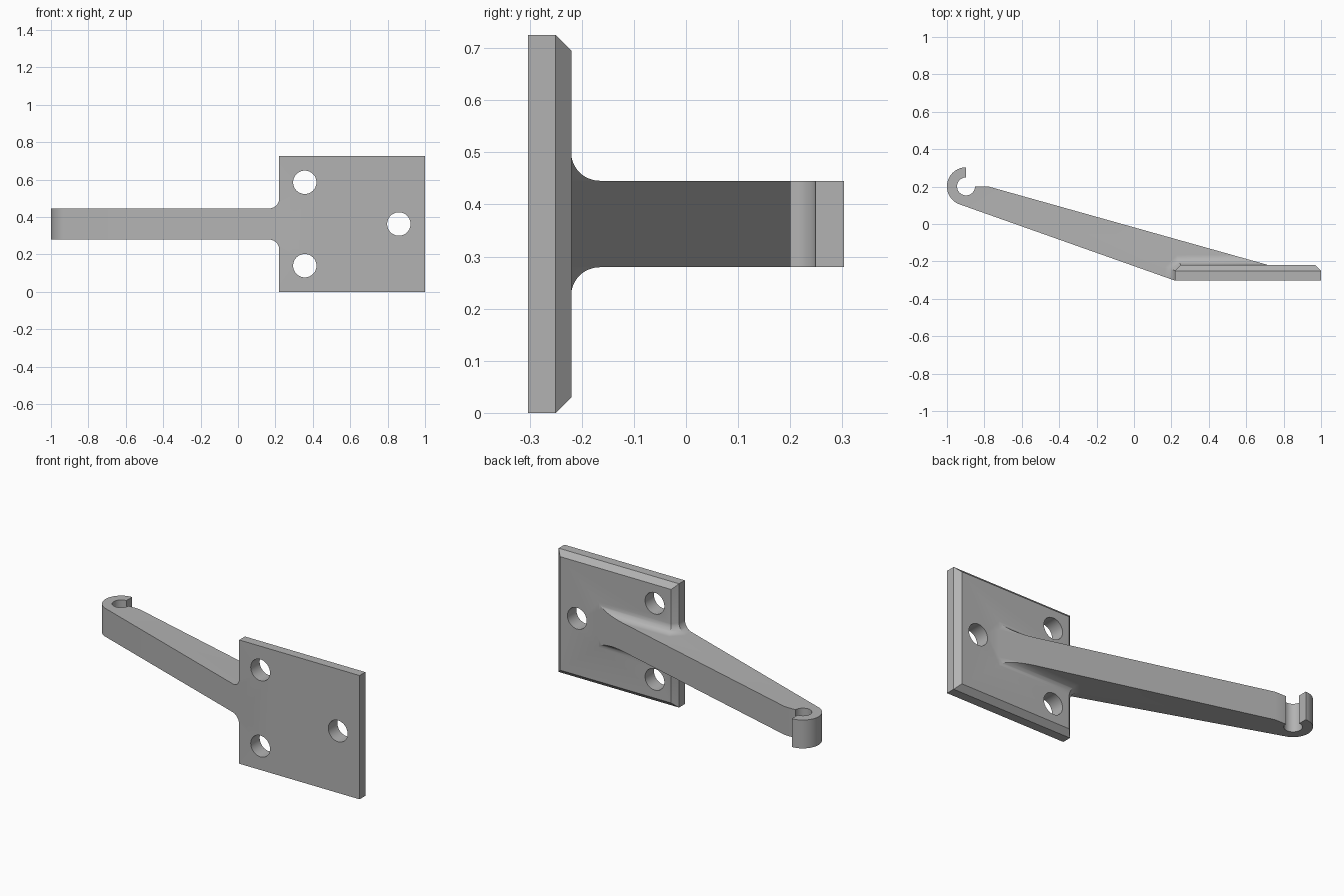
import bpy, bmesh
from math import sin, cos, sqrt, radians, pi

cube = bpy.data.objects.get("Cube")
if cube:
    bpy.data.objects.remove(cube, do_unlink=True)

grey = bpy.data.materials.new("plain grey")
grey.use_nodes = True
COLOUR = (0.45, 0.45, 0.45, 1)
grey.diffuse_color = COLOUR
grey.node_tree.nodes["Principled BSDF"].inputs["Base Color"].default_value = COLOUR

LEFT, RIGHT, HEIGHT = 0.22, 1.0, 0.725     # plate extents
FRONT, BACK, CHAMFER = -0.303, -0.22, 0.03
MID, HALF = HEIGHT / 2, 0.083              # arm centre height and half width
FILLET = 0.055


def loft(name, rings):
    """Closed solid through a stack of matching rings of points."""
    bm = bmesh.new()
    loops = [[bm.verts.new(p) for p in ring] for ring in rings]
    for a, b in zip(loops, loops[1:]):
        for i in range(len(a)):
            j = (i + 1) % len(a)
            bm.faces.new((a[i], a[j], b[j], b[i]))
    bm.faces.new(loops[0])
    bm.faces.new(loops[-1])
    bmesh.ops.recalc_face_normals(bm, faces=bm.faces)
    mesh = bpy.data.meshes.new(name)
    bm.to_mesh(mesh)
    bm.free()
    mesh.materials.append(grey)
    obj = bpy.data.objects.new(name, mesh)
    bpy.context.collection.objects.link(obj)
    return obj


def prism(name, outline, z0, z1):
    return loft(name, [[(x, y, z) for x, y in outline] for z in (z0, z1)])


def combine(obj, other, operation):
    """Apply a boolean and drop the second solid."""
    mod = obj.modifiers.new("boolean", 'BOOLEAN')
    mod.operation, mod.object, mod.solver = operation, other, 'EXACT'
    bpy.context.view_layer.objects.active = obj
    bpy.ops.object.modifier_apply(modifier=mod.name)
    bpy.data.objects.remove(other, do_unlink=True)


def arc(cx, cy, radius, start, end, steps):
    angles = [radians(start + (end - start) * i / steps) for i in range(steps + 1)]
    return [(cx + radius * cos(a), cy + radius * sin(a)) for a in angles]


# Mounting plate with chamfered back edges
def plate_ring(y, inset):
    x0, x1, z0, z1 = LEFT + inset, RIGHT - inset, inset, HEIGHT - inset
    return [(x0, y, z0), (x1, y, z0), (x1, y, z1), (x0, y, z1)]


plate = loft("bracket", [plate_ring(FRONT, 0), plate_ring(BACK - CHAMFER, 0),
                         plate_ring(BACK, CHAMFER)])

# Tapered arm ending in an open hook
hook = (-0.898, 0.201)
outline = [(LEFT, FRONT)]
outline += arc(*hook, 0.102, 250.4, 90, 32)
outline += arc(*hook, 0.048, 90, 360, 40)
outline += [(-0.78, 0.201), (0.72, BACK), (0.6, -0.26)]
arm = prism("arm", outline, MID - HALF, MID + HALF)


# Concave fillet where the arm meets the plate, trimmed to the arm's taper
def fillet_ring(z, d):
    k = d * (sqrt(2) - 1)
    pts = [(LEFT - d, -0.4), (LEFT - d, BACK - CHAMFER + k),
           (LEFT + CHAMFER - k, BACK + d), (0.9, BACK + d), (0.9, -0.4)]
    return [(x, y, z) for x, y in pts]


STEPS = 12
flare = []
for i in range(STEPS + 1):
    a = pi / 2 * i / STEPS
    flare.append((HALF + FILLET * (1 - sin(a)), FILLET * (1 - cos(a)) - 0.0005))
rings = [fillet_ring(MID - h, d) for h, d in flare]
rings += [fillet_ring(MID + h, d) for h, d in reversed(flare)]
fillet = loft("fillet", rings)
wedge = prism("wedge", [(LEFT, FRONT), (-0.3, -0.118), (-0.3, 0.0662),
                        (0.72, BACK), (0.6, -0.26)], 0.1, 0.6)
combine(fillet, wedge, 'INTERSECT')

combine(arm, fillet, 'UNION')
combine(plate, arm, 'UNION')

# Three screw holes
for x, z in ((0.357, MID - 0.223), (0.357, MID + 0.223), (0.86, MID)):
    circle = arc(x, z, 0.0625, 0, 352.5, 47)
    drill = loft("drill", [[(px, y, pz) for px, pz in circle] for y in (-0.5, -0.1)])
    combine(plate, drill, 'DIFFERENCE')

bpy.ops.object.select_all(action='DESELECT')
plate.select_set(True)
bpy.context.view_layer.objects.active = plate
bpy.ops.object.shade_smooth_by_angle(angle=radians(25))
